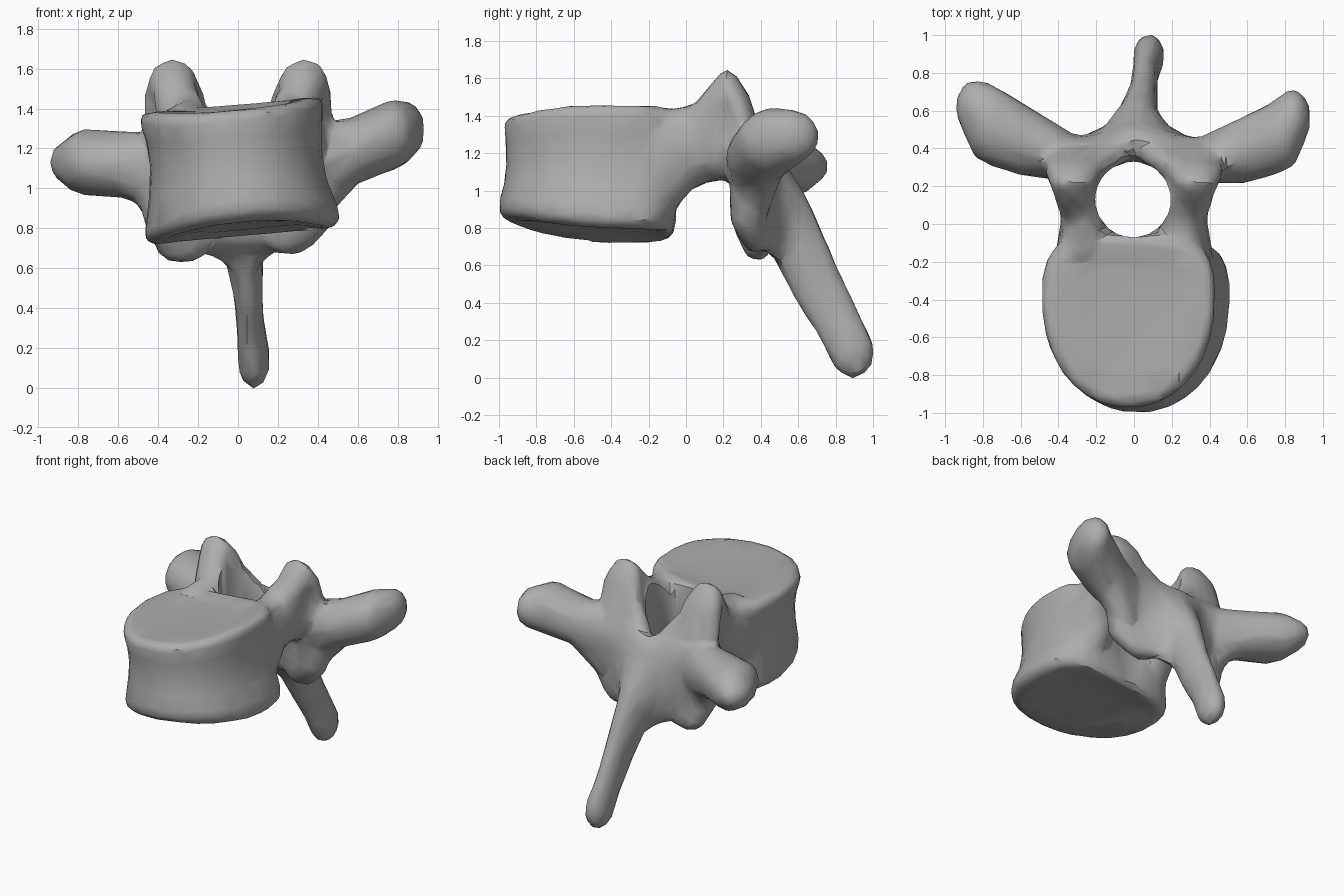
import bpy, bmesh, math
from mathutils import Matrix

if "Cube" in bpy.data.objects:
    bpy.data.objects.remove(bpy.data.objects["Cube"])

bone = bpy.data.materials.new("bone grey")
bone.use_nodes = True
GREY = (0.42, 0.42, 0.42, 1)
bone.diffuse_color = GREY
bone.node_tree.nodes["Principled BSDF"].inputs["Base Color"].default_value = GREY

# Directions shared by every ellipsoid
ball = bmesh.new()
bmesh.ops.create_icosphere(ball, subdivisions=2, radius=1)
DIRECTIONS = [v.co.copy() for v in ball.verts]
ball.free()


def add_object(name, bm):
    mesh = bpy.data.meshes.new(name)
    bmesh.ops.recalc_face_normals(bm, faces=bm.faces)
    bm.to_mesh(mesh)
    bm.free()
    mesh.materials.append(bone)
    ob = bpy.data.objects.new(name, mesh)
    bpy.context.collection.objects.link(ob)
    return ob


def limb(name, *stations):
    """Chain of ellipsoids (centre, radii), each pair wrapped in a hull."""
    bm = bmesh.new()
    for pair in zip(stations, stations[1:]):
        verts = [bm.verts.new([c + k * r for c, k, r in zip(centre, d, radii)])
                 for centre, radii in pair for d in DIRECTIONS]
        bmesh.ops.convex_hull(bm, input=verts)
        loose = [v for v in bm.verts if not v.link_faces]
        bmesh.ops.delete(bm, geom=loose, context="VERTS")
    return add_object(name, bm)


def vertebral_body():
    """Waisted drum with a rounded front, flatter back and hollow end plates."""
    n = 48
    # height, centre x, half width, front reach, back reach
    rings = [(0.79, 0.02, 0.30, 0.38, 0.20), (0.75, 0.02, 0.44, 0.54, 0.31),
             (0.79, 0.02, 0.49, 0.60, 0.34), (0.87, 0.02, 0.48, 0.60, 0.35),
             (1.00, 0.00, 0.445, 0.575, 0.35), (1.15, -0.01, 0.43, 0.56, 0.35),
             (1.28, -0.02, 0.44, 0.565, 0.35), (1.36, -0.03, 0.46, 0.575, 0.35),
             (1.41, -0.03, 0.455, 0.57, 0.34), (1.425, -0.03, 0.42, 0.53, 0.30),
             (1.395, -0.03, 0.28, 0.36, 0.20)]
    bm = bmesh.new()
    loops = []
    for z, cx, rx, front, back in rings:
        loop = []
        for i in range(n):
            a = math.tau * i / n
            c, s = math.cos(a), math.sin(a)
            p = 0.6 if s > 0 else 0.95
            x = cx + rx * math.copysign(abs(c) ** p, c)
            y = -0.4 + (back if s > 0 else front) * math.copysign(abs(s) ** p, s)
            low = max(0, (1.15 - z) / 0.4)
            high = max(0, (z - 1.15) / 0.3)
            rise = 0.09 * x + low * 0.2 * max(0, -0.4 - y) ** 1.5 - high * 0.1 * max(0, -0.6 - y)
            loop.append(bm.verts.new((x, y, z + rise)))
        loops.append(loop)
    for a, b in zip(loops, loops[1:]):
        for i in range(n):
            j = (i + 1) % n
            bm.faces.new((a[i], a[j], b[j], b[i]))
    bm.faces.new(loops[0])
    bm.faces.new(loops[-1])
    return add_object("vertebral_body", bm)


parts = [vertebral_body()]

# Arch parts that are nearly the same on both sides
for side, s in (("left", 1), ("right", -1)):
    parts.append(limb(side + "_pedicle",
                      ((s * 0.29, -0.16, 1.11), (0.13, 0.1, 0.32)),
                      ((s * 0.25, 0.02, 1.23), (0.14, 0.08, 0.23)),
                      ((s * 0.27, 0.14, 1.29), (0.14, 0.08, 0.24)),
                      ((s * 0.29, 0.28, 1.23), (0.17, 0.08, 0.18))))
    parts.append(limb(side + "_superior_process",
                      ((s * 0.3, 0.08, 1.34), (0.1, 0.08, 0.14)),
                      ((s * 0.33, 0.22, 1.55), (0.12, 0.07, 0.1)),
                      ((s * 0.32, 0.28, 1.45), (0.16, 0.07, 0.12)),
                      ((s * 0.31, 0.33, 1.22), (0.17, 0.1, 0.12))))
    # Facet flank closing the notch towards the middle
    parts.append(limb(side + "_facet_flank",
                      ((s * 0.26, 0.29, 1.4), (0.1, 0.06, 0.1)),
                      ((s * 0.1, 0.38, 1.2), (0.09, 0.07, 0.08))))
    parts.append(limb(side + "_lamina",
                      ((s * 0.33, 0.34, 1.13), (0.13, 0.12, 0.2)),
                      ((s * 0.18, 0.39, 1.0), (0.12, 0.1, 0.29)),
                      ((s * 0.02, 0.44, 0.97), (0.06, 0.13, 0.3))))
    parts.append(limb(side + "_inferior_process",
                      ((s * 0.38, 0.35, 1.1), (0.13, 0.12, 0.12)),
                      ((s * 0.36, 0.33, 0.88), (0.13, 0.1, 0.13)),
                      ((s * 0.26, 0.37, 0.76), (0.14, 0.08, 0.1))))
    # Sheets sweeping from the spine out to the wings
    parts.append(limb(side + "_spine_web",
                      ((s * 0.26, 0.39, 0.94), (0.09, 0.07, 0.22)),
                      ((s * 0.1 + 0.02, 0.48, 0.86), (0.06, 0.07, 0.24)),
                      ((0.03, 0.57, 0.77), (0.08, 0.08, 0.23))))
    parts.append(limb(side + "_wing_web",
                      ((s * 0.37, 0.36, 0.92), (0.09, 0.09, 0.12)),
                      ((s * 0.54, 0.4, 1.12), (0.08, 0.12, 0.15))))

# Side wings, tilted differently on each side
parts.append(limb("left_transverse_process",
                  ((0.36, 0.34, 1.12), (0.1, 0.12, 0.2)),
                  ((0.58, 0.39, 1.19), (0.12, 0.18, 0.17)),
                  ((0.78, 0.47, 1.27), (0.12, 0.2, 0.18)),
                  ((0.84, 0.56, 1.29), (0.1, 0.16, 0.15))))
parts.append(limb("right_transverse_process",
                  ((-0.36, 0.36, 1.08), (0.1, 0.13, 0.2)),
                  ((-0.58, 0.44, 1.12), (0.12, 0.19, 0.17)),
                  ((-0.77, 0.53, 1.13), (0.13, 0.22, 0.17)),
                  ((-0.84, 0.62, 1.13), (0.11, 0.15, 0.11))))
parts.append(limb("right_inferior_tip",
                  ((-0.34, 0.34, 0.82), (0.12, 0.09, 0.1)),
                  ((-0.28, 0.38, 0.71), (0.14, 0.08, 0.09))))

# Rear spine, sweeping back and down
parts.append(limb("spinous_process",
                  ((0.01, 0.46, 0.98), (0.2, 0.08, 0.25)),
                  ((0.02, 0.56, 0.8), (0.11, 0.13, 0.24)),
                  ((0.05, 0.68, 0.54), (0.08, 0.13, 0.21)),
                  ((0.06, 0.80, 0.32), (0.07, 0.12, 0.17)),
                  ((0.08, 0.89, 0.135), (0.085, 0.125, 0.145))))

# Cutter for the round canal
bm = bmesh.new()
bmesh.ops.create_cone(bm, cap_ends=True, segments=32, radius1=0.2, radius2=0.2,
                      depth=3, matrix=Matrix.Translation((-0.005, 0.13, 1)))
cutter = add_object("canal_cutter", bm)
cutter.hide_render = True

# Fuse the parts, cut the canal, soften and facet
bpy.ops.object.select_all(action="DESELECT")
for ob in parts:
    ob.select_set(True)
bone_ob = parts[0]
bpy.context.view_layer.objects.active = bone_ob
bpy.ops.object.join()
bone_ob.name = "vertebra"

fuse = bone_ob.modifiers.new("fuse", "REMESH")
fuse.mode = "VOXEL"
fuse.voxel_size = 0.022
soften = bone_ob.modifiers.new("soften", "SMOOTH")
soften.factor = 0.5
soften.iterations = 9
cut = bone_ob.modifiers.new("canal", "BOOLEAN")
cut.operation = "DIFFERENCE"
cut.object = cutter
round_off = bone_ob.modifiers.new("round_off", "SMOOTH")
round_off.iterations = 2
facet = bone_ob.modifiers.new("facet", "DECIMATE")
facet.ratio = 0.06
for name in [m.name for m in bone_ob.modifiers]:
    bpy.ops.object.modifier_apply(modifier=name)
bpy.data.objects.remove(cutter)
bpy.ops.object.shade_smooth_by_angle(angle=math.radians(32))
